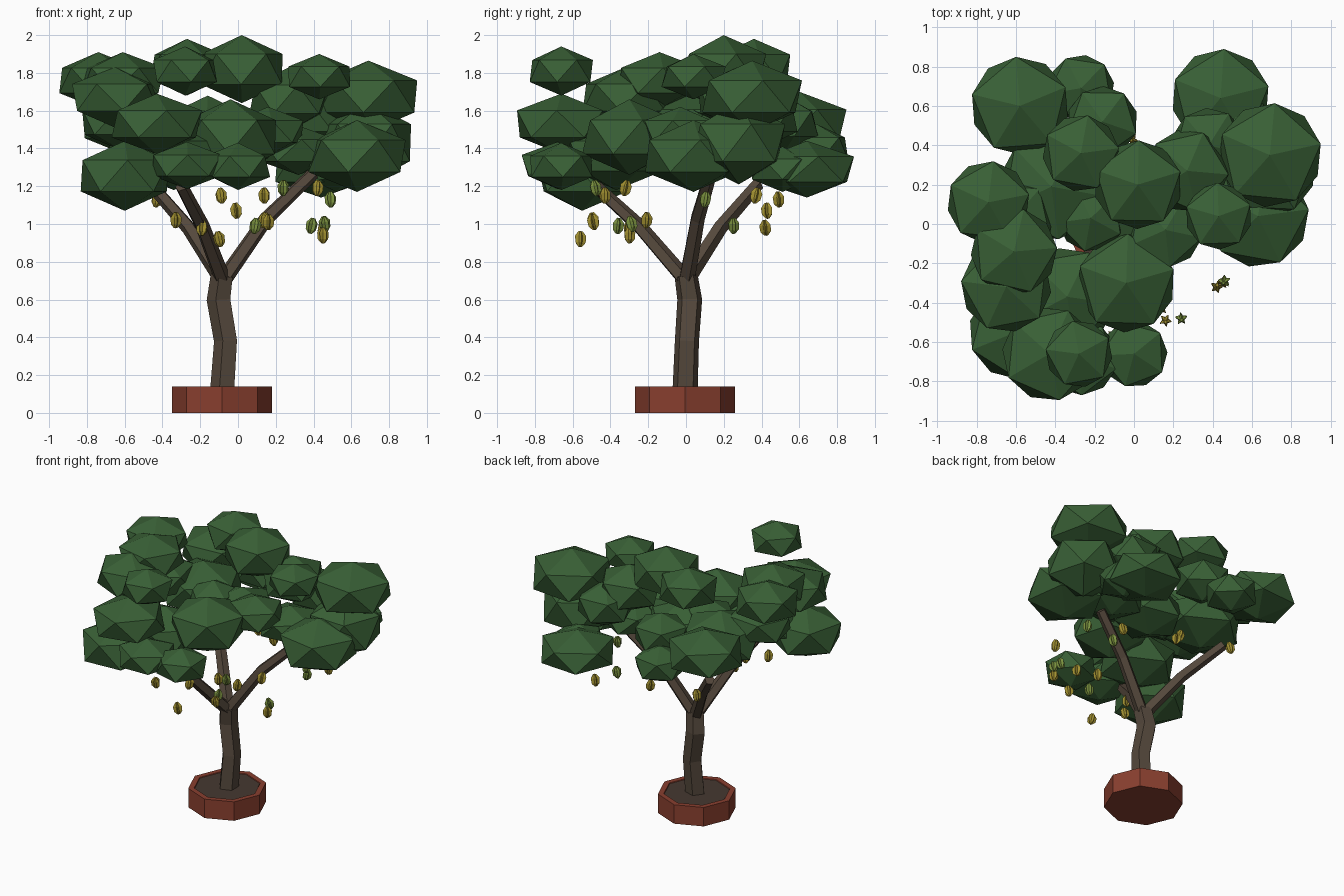
import bpy, bmesh, math, random
from mathutils import Vector, Matrix

if "Cube" in bpy.data.objects:
    bpy.data.objects.remove(bpy.data.objects["Cube"])

random.seed(4)


def mat(name, rgb):
    m = bpy.data.materials.new(name)
    m.diffuse_color = (*rgb, 1)
    m.use_nodes = True
    m.node_tree.nodes["Principled BSDF"].inputs["Base Color"].default_value = m.diffuse_color
    return m


LEAF = mat("leaf_green", (0.04, 0.115, 0.036))
BARK = mat("bark", (0.09, 0.065, 0.045))
CLAY = mat("clay", (0.25, 0.05, 0.028))
SOIL = mat("soil", (0.06, 0.04, 0.03))
YELLOW = mat("ripe_fruit", (0.36, 0.28, 0.03))
GREEN = mat("unripe_fruit", (0.20, 0.29, 0.05))


def finish(name, bm, material):
    bmesh.ops.recalc_face_normals(bm, faces=bm.faces)
    me = bpy.data.meshes.new(name)
    bm.to_mesh(me)
    bm.free()
    me.materials.append(material)
    ob = bpy.data.objects.new(name, me)
    bpy.context.collection.objects.link(ob)
    return ob


def skin(bm, rings):
    """Join rings of points into a closed tube."""
    loops = [[bm.verts.new(p) for p in r] for r in rings]
    n = len(loops[0])
    for a, b in zip(loops, loops[1:]):
        for i in range(n):
            bm.faces.new((a[i], a[(i + 1) % n], b[(i + 1) % n], b[i]))
    bm.faces.new(loops[0])
    bm.faces.new(loops[-1])


def ring(x, y, z, r, n, turn=0.0):
    return [(x + r * math.cos(turn + math.tau * i / n),
             y + r * math.sin(turn + math.tau * i / n), z) for i in range(n)]


def limb(name, path, sides, turn):
    """Faceted limb through (x, y, z, radius) points."""
    pts = [Vector(p[:3]) for p in path]
    rings = []
    for i, p in enumerate(pts):
        d = pts[min(i + 1, len(pts) - 1)] - pts[max(i - 1, 0)]
        q = Vector((0, 0, 1)).rotation_difference(d.normalized())
        rings.append([p + q @ Vector(c) for c in ring(0, 0, 0, path[i][3], sides, turn)])
    bm = bmesh.new()
    skin(bm, rings)
    finish(name, bm, BARK)


# Octagonal pot with recessed soil
PX, PY = -0.085, -0.005
bm = bmesh.new()
skin(bm, [ring(PX, PY, z, r, 8) for z, r in
          ((0, 0.265), (0.14, 0.265), (0.14, 0.225), (0.13, 0.22))])
finish("pot", bm, CLAY)
bm = bmesh.new()
skin(bm, [ring(PX, PY, z, 0.222, 8) for z in (0.10, 0.135)])
finish("soil", bm, SOIL)

# Crooked trunk and three branches
limb("trunk", [(-0.078, -0.005, 0.11, 0.07), (-0.06, 0.005, 0.38, 0.067),
               (-0.097, 0.02, 0.60, 0.069), (-0.08, 0, 0.73, 0.064)], 5, -0.62)
limb("branch_right", [(-0.08, 0, 0.70, 0.045), (0.15, 0.06, 1.03, 0.04),
                      (0.40, 0.13, 1.27, 0.035)], 5, 0.3)
limb("branch_front", [(-0.08, 0, 0.70, 0.045), (-0.19, -0.25, 0.99, 0.04),
                      (-0.30, -0.48, 1.20, 0.035)], 5, 0.3)
limb("branch_back", [(-0.08, 0, 0.70, 0.045), (-0.26, 0.18, 0.98, 0.04),
                     (-0.46, 0.38, 1.21, 0.035)], 5, 0.3)

# Foliage clumps: x, y, z, outline radius, half height
CLUMPS = [
    (0.02, 0.20, 1.82, .225, .18), (-.27, .36, 1.83, .195, .15),
    (-.28, -.66, 1.81, .17, .13), (-.74, .11, 1.76, .21, .15),
    (-.61, -.14, 1.76, .22, .15), (-.65, -.32, 1.67, .23, .16),
    (-.43, -.66, 1.53, .24, .16), (-.60, -.55, 1.255, .24, .185),
    (-.27, -.68, 1.31, .19, .125), (-.04, -.30, 1.46, .25, .20),
    (0.0, -.66, 1.305, .17, .125), (.43, .04, 1.78, .17, .12),
    (.69, .35, 1.675, .265, .19), (.63, .04, 1.36, .26, .19),
    (.68, .28, 1.43, .245, .22), (.27, .27, 1.66, .21, .17),
    (.16, -.03, 1.49, .19, .13), (.32, .15, 1.39, .21, .13),
    (.38, .40, 1.56, .19, .16), (.44, .64, 1.29, .25, .15),
    (-.58, .60, 1.53, .25, .17), (-.27, .69, 1.40, .17, .13),
    (-.16, .52, 1.53, .18, .15), (-.42, .19, 1.45, .27, .19),
    (-.34, -.37, 1.36, .25, .18), (-.04, .10, 1.42, .23, .16),
    (-.22, .03, 1.47, .17, .14), (-.62, .02, 1.54, .21, .15),
    (.52, .51, 1.29, .17, .12),
]
for i, (x, y, z, r, h) in enumerate(CLUMPS, 1):
    bm = bmesh.new()
    bmesh.ops.create_icosphere(
        bm, subdivisions=1, radius=1,
        matrix=Matrix.Translation((x, y, z))
        @ Matrix.Diagonal((r / .894, r / .894, h, 1))
        @ Matrix.Rotation(random.uniform(0, 1.26), 4, 'Z'))
    finish(f"foliage_{i:02d}", bm, LEAF)

# Five-ridged star fruits hanging below the leaves
FRUITS = [
    (-.10, -.56, .92), (-.33, -.49, 1.02), (.24, -.48, 1.19), (.16, -.49, 1.01),
    (.14, -.43, 1.15), (.09, -.36, .99), (.42, -.32, 1.19), (.45, -.30, .94),
    (.46, -.29, 1.0), (-.19, -.30, .98), (.14, -.21, 1.02), (.39, .25, .99),
    (-.09, .37, 1.15), (-.01, .43, 1.07), (.49, .10, 1.13), (-.43, .49, 1.13),
    (.45, .42, .98),
]
for i, (x, y, z) in enumerate(FRUITS, 1):
    turn = random.uniform(0, 1.25)
    tilt = (Matrix.Translation((x, y, z))
            @ Matrix.Rotation(random.uniform(-.25, .25), 4, 'X')
            @ Matrix.Rotation(random.uniform(-.25, .25), 4, 'Y'))
    rings = []
    for dz, r in ((-.042, .010), (-.02, .029), (.015, .032), (.042, .012)):
        star = []
        for k in range(10):
            rad, a = r * (1 if k % 2 == 0 else .5), turn + k * math.pi / 5
            star.append(tilt @ Vector((rad * math.cos(a), rad * math.sin(a), dz)))
        rings.append(star)
    bm = bmesh.new()
    skin(bm, rings)
    finish(f"star_fruit_{i:02d}", bm, GREEN if i % 3 == 0 else YELLOW)
